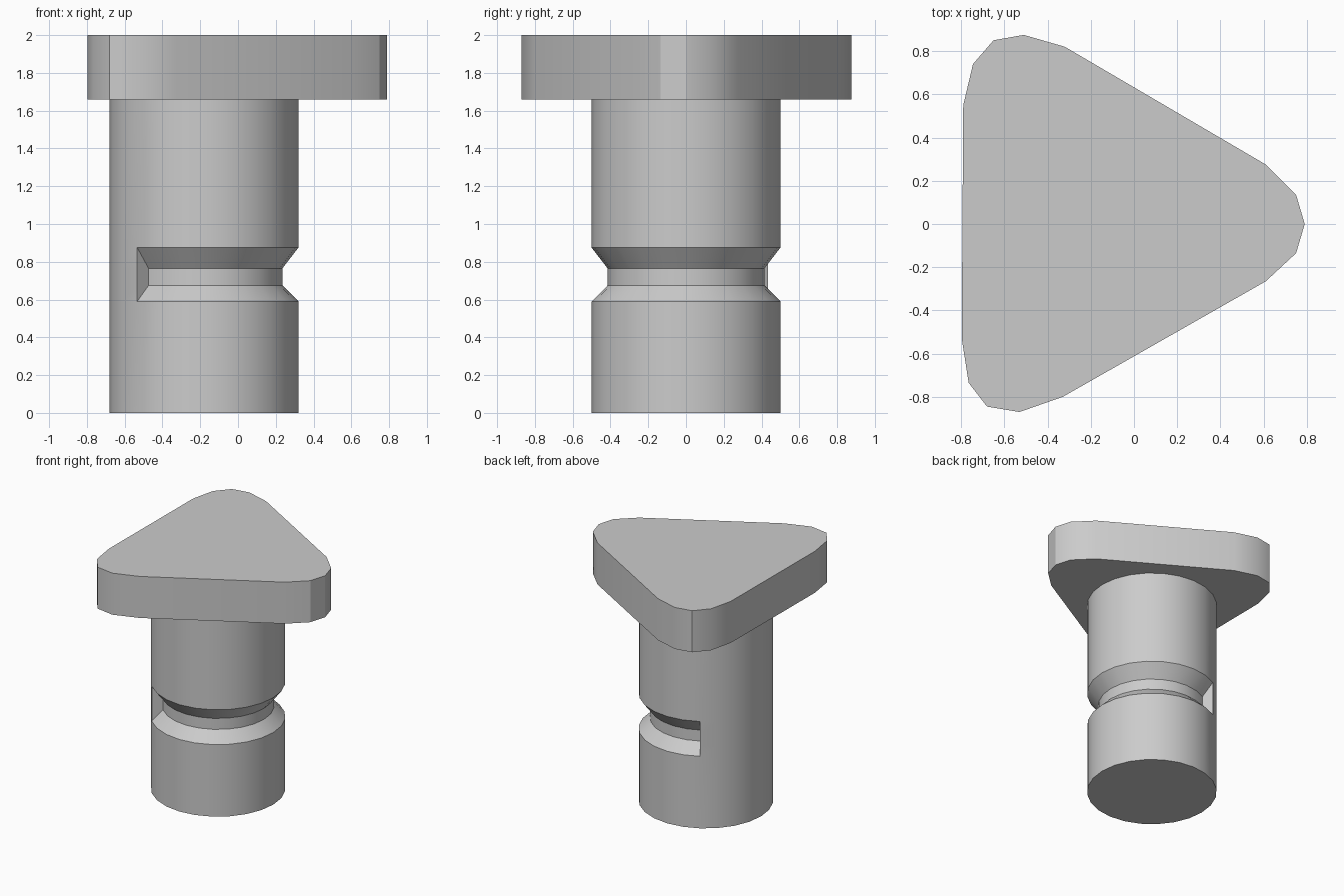
import bpy, bmesh
from math import cos, sin, radians

cube = bpy.data.objects.get("Cube")
if cube:
    bpy.data.objects.remove(cube, do_unlink=True)

# Single grey finish
grey = bpy.data.materials.new("plain grey")
grey.use_nodes = True
colour = (0.6, 0.6, 0.6, 1)
grey.diffuse_color = colour
grey.node_tree.nodes["Principled BSDF"].inputs["Base Color"].default_value = colour


def finish(bm, name):
    """Weld the mesh, fix its normals and add it to the scene."""
    bmesh.ops.remove_doubles(bm, verts=bm.verts, dist=0.0001)
    bmesh.ops.recalc_face_normals(bm, faces=bm.faces)
    mesh = bpy.data.meshes.new(name)
    bm.to_mesh(mesh)
    bm.free()
    mesh.materials.append(grey)
    obj = bpy.data.objects.new(name, mesh)
    bpy.context.collection.objects.link(obj)
    bpy.ops.object.select_all(action='DESELECT')
    obj.select_set(True)
    bpy.context.view_layer.objects.active = obj
    bpy.ops.object.shade_smooth_by_angle(angle=radians(30))
    return obj


# Shaft: sectors around an offset axis, most of them notched by a V groove
AXIS_X, RADIUS, INNER, STEP = -0.18, 0.5, 0.415, 15
GROOVE_START, GROOVE_END = -135, 120
BOTTOM, TOP = 0.0, 1.66
GROOVE_Z = (0.59, 0.675, 0.765, 0.875)


def at(angle, r, z):
    a = radians(angle)
    return (AXIS_X + r * cos(a), r * sin(a), z)


def groove_points(angle, depth_r):
    return [at(angle, r, z) for r, z in
            zip((RADIUS, depth_r, depth_r, RADIUS), GROOVE_Z)]


bm = bmesh.new()


def add_face(points):
    bm.faces.new([bm.verts.new(p) for p in points])


for a in range(-180, 180, STEP):
    b = a + STEP
    r = INNER if GROOVE_START <= a < GROOVE_END else RADIUS
    columns = [[at(g, RADIUS, BOTTOM), *groove_points(g, r), at(g, RADIUS, TOP)]
               for g in (a, b)]
    for i in range(len(columns[0]) - 1):
        add_face([columns[0][i], columns[1][i], columns[1][i + 1], columns[0][i + 1]])

# Radial walls closing both ends of the groove
for a in (GROOVE_START, GROOVE_END):
    outer, inner = groove_points(a, RADIUS), groove_points(a, INNER)
    add_face([inner[0], inner[1], inner[2], inner[3], outer[2], outer[1]])

# Flat ends
for z in (BOTTOM, TOP):
    add_face([at(a, RADIUS, z) for a in range(-180, 180, STEP)])
finish(bm, "grooved_shaft")

# Head: rounded triangular plate
outline = [(0.79, 0), (0.75, 0.135), (0.61, 0.275), (-0.32, 0.82), (-0.51, 0.875),
           (-0.65, 0.85), (-0.745, 0.74), (-0.79, 0.55), (-0.797, -0.53),
           (-0.765, -0.735), (-0.68, -0.845), (-0.53, -0.87), (-0.33, -0.8),
           (0.61, -0.265), (0.75, -0.135)]
bm = bmesh.new()
base = bm.faces.new([bm.verts.new((x, y, TOP)) for x, y in outline])
ext = bmesh.ops.extrude_face_region(bm, geom=[base], use_keep_orig=True)
top_verts = [g for g in ext["geom"] if isinstance(g, bmesh.types.BMVert)]
bmesh.ops.translate(bm, verts=top_verts, vec=(0, 0, 2.0 - TOP))
finish(bm, "triangular_head")
